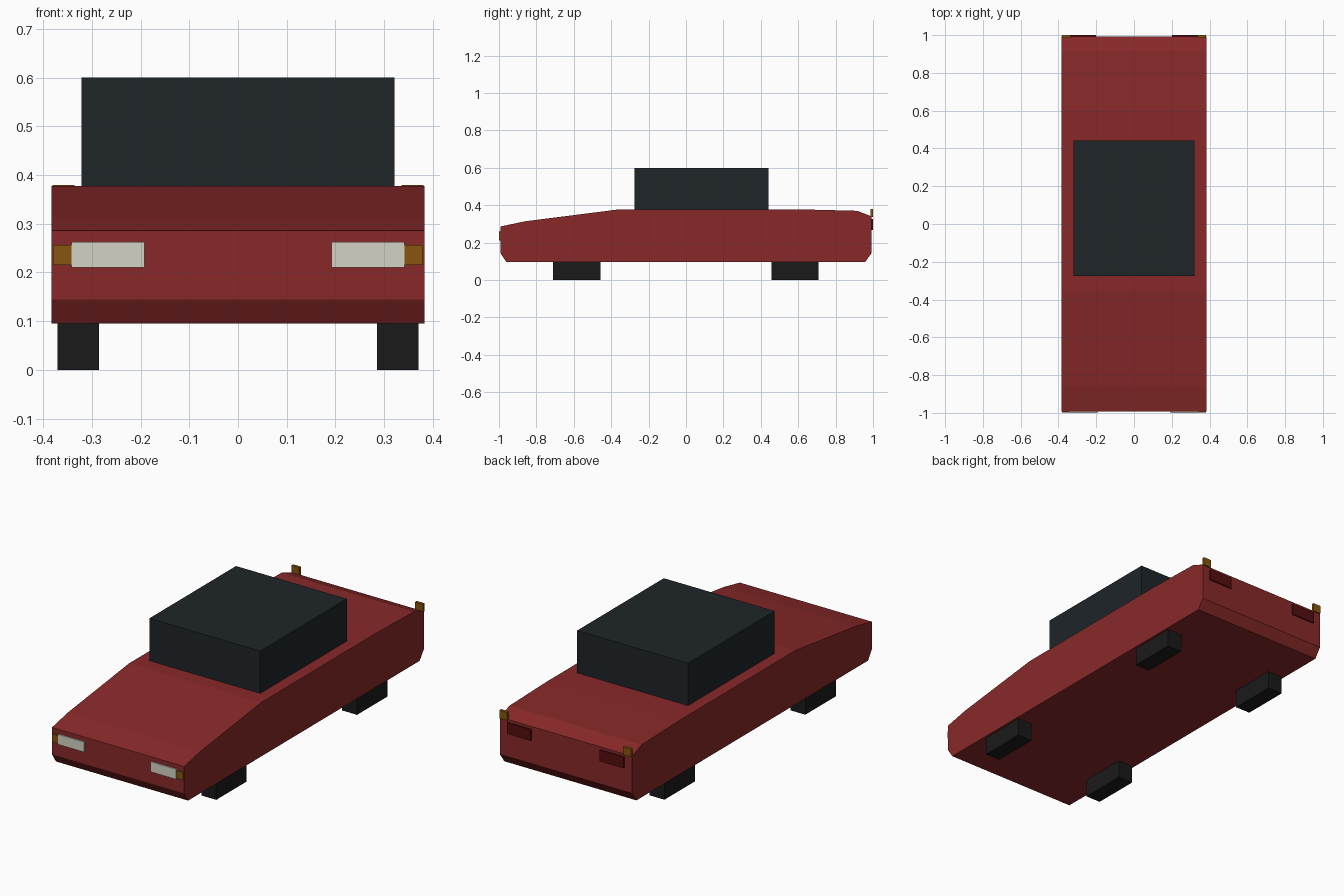
import bpy

if "Cube" in bpy.data.objects:
    bpy.data.objects.remove(bpy.data.objects["Cube"])


def material(name, rgb):
    m = bpy.data.materials.new(name)
    m.diffuse_color = (*rgb, 1)
    m.use_nodes = True
    m.node_tree.nodes["Principled BSDF"].inputs["Base Color"].default_value = m.diffuse_color
    return m


RED = material("red paint", (0.25, 0.022, 0.022))
GLASS = material("dark glass", (0.013, 0.018, 0.022))
RUBBER = material("rubber", (0.01, 0.01, 0.01))
WHITE = material("headlight white", (0.65, 0.65, 0.55))
AMBER = material("amber", (0.24, 0.09, 0.005))
TAIL = material("tail red", (0.09, 0.004, 0.004))


def add_mesh(name, verts, faces, mat):
    mesh = bpy.data.meshes.new(name)
    mesh.from_pydata(verts, [], faces)
    mesh.materials.append(mat)
    ob = bpy.data.objects.new(name, mesh)
    bpy.context.collection.objects.link(ob)
    return ob


def extrude_profile(name, profile, x0, x1, mat):
    """Sweep a clockwise (y, z) outline along x."""
    n = len(profile)
    verts = [(x, y, z) for x in (x0, x1) for y, z in profile]
    faces = [tuple(range(n)), tuple(reversed(range(n, 2 * n)))]
    faces += [(i, i + n, (i + 1) % n + n, (i + 1) % n) for i in range(n)]
    return add_mesh(name, verts, faces, mat)


def box(name, x, y, z, mat):
    outline = [(y[0], z[0]), (y[0], z[1]), (y[1], z[1]), (y[1], z[0])]
    return extrude_profile(name, outline, x[0], x[1], mat)


def box_pair(name, x, y, z, mat):
    box("right_" + name, x, y, z, mat)
    box("left_" + name, (-x[1], -x[0]), y, z, mat)


# Wedge-shaped body
body = [(-0.96, 0.095), (-0.993, 0.145), (-0.993, 0.286), (-0.86, 0.314),
        (-0.355, 0.378), (0.6, 0.378), (0.915, 0.37), (0.993, 0.34),
        (0.993, 0.145), (0.957, 0.095)]
extrude_profile("car_body", body, -0.383, 0.383, RED)

# Cabin
box("cabin", (-0.321, 0.321), (-0.275, 0.442), (0.37, 0.6), GLASS)

# Block wheels, tops hidden inside the body
for end, y in (("front", -0.584), ("rear", 0.582)):
    box_pair(end + "_wheel", (0.285, 0.371), (y - 0.126, y + 0.126), (0, 0.25), RUBBER)

# Front lights
box_pair("headlight", (0.192, 0.342), (-1.0, -0.985), (0.21, 0.263), WHITE)
box_pair("front_indicator", (0.341, 0.38), (-0.999, -0.985), (0.215, 0.256), AMBER)

# Rear lights
box_pair("tail_light", (0.2, 0.338), (0.985, 1.0), (0.267, 0.326), TAIL)
box_pair("rear_indicator", (0.336, 0.381), (0.986, 1.0), (0.337, 0.38), AMBER)
